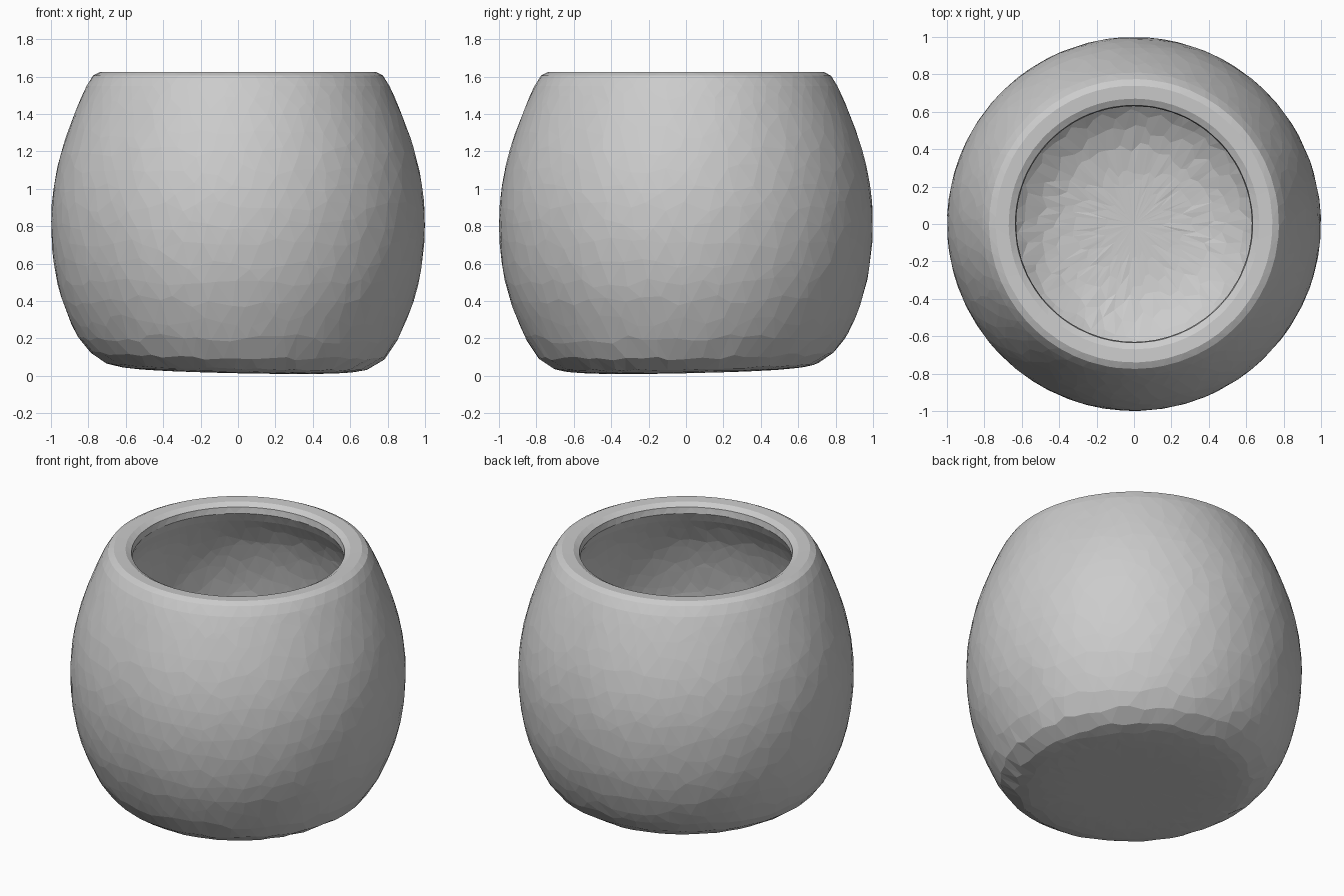
import bpy
import bmesh
import math
import random
from mathutils import Vector

random.seed(4)
if "Cube" in bpy.data.objects:
    bpy.data.objects.remove(bpy.data.objects["Cube"], do_unlink=True)

SEGMENTS = 60

# Radius and height, from the inner floor up over the rim and down to the base
INNER = [(0.0, 0.17), (0.3, 0.18), (0.5, 0.23), (0.68, 0.36), (0.8, 0.56),
         (0.85, 0.82), (0.82, 1.1), (0.75, 1.34), (0.66, 1.5), (0.63, 1.56)]
RIM = [(0.635, 1.6), (0.67, 1.62), (0.74, 1.623), (0.775, 1.605)]
OUTER = [(0.81, 1.55), (0.875, 1.4), (0.945, 1.2), (0.987, 1.0), (1.0, 0.81),
         (0.985, 0.6), (0.94, 0.4), (0.855, 0.2), (0.79, 0.11), (0.7, 0.05),
         (0.55, 0.027), (0.3, 0.021), (0.0, 0.02)]
PROFILE = [Vector(p) for p in INNER + RIM + OUTER]
LAST = len(PROFILE) - 1


def profile_at(t):
    """Smooth curve through the profile points."""
    t = min(max(t, 0.0), LAST)
    i = min(int(t), LAST - 1)
    f = t - i
    a, b, c, d = (PROFILE[min(max(i + k, 0), LAST)] for k in (-1, 0, 1, 2))
    return 0.5 * (2 * b + (c - a) * f + (2 * a - 5 * b + 4 * c - d) * f ** 2
                  + (3 * b - a - 3 * c + d) * f ** 3)


def surface_point(t, angle):
    r, z = profile_at(t)
    x, y = r * math.cos(angle), r * math.sin(angle)
    # The base is worn at a slight slant
    if t > len(INNER + RIM):
        z += 0.021 * (y - x) * min(1.0, max(0.0, (0.25 - z) / 0.15))
    return (x, y, z)


def ring_positions():
    """Profile positions of the rings, about evenly spaced along the wall."""
    positions = []
    for i in range(LAST):
        steps = max(1, round((PROFILE[i + 1] - PROFILE[i]).length / 0.1))
        positions += [i + k / steps for k in range(steps)]
    return positions[1:]


# Hollow pot with an uneven, hand-shaped triangle surface
bm = bmesh.new()
rings = []
for row, t in enumerate(ring_positions()):
    on_rim = len(INNER) - 2 <= t <= len(INNER + RIM)
    wobble = 0.0 if on_rim else 0.16
    ring = []
    for k in range(SEGMENTS):
        step = k + 0.5 * (row % 2) + random.uniform(-0.25, 0.25)
        angle = step * math.tau / SEGMENTS
        ring.append(bm.verts.new(surface_point(t + random.uniform(-wobble, wobble), angle)))
    rings.append(ring)

for row, (low, high) in enumerate(zip(rings, rings[1:])):
    for k in range(SEGMENTS):
        n = (k + 1) % SEGMENTS
        if row % 2 == 0:
            bm.faces.new((low[k], low[n], high[k]))
            bm.faces.new((low[n], high[n], high[k]))
        else:
            bm.faces.new((low[k], low[n], high[n]))
            bm.faces.new((low[k], high[n], high[k]))

# Inner floor and underside
for ring, t in ((rings[0], 0), (rings[-1], LAST)):
    centre = bm.verts.new(surface_point(t, 0))
    for k in range(SEGMENTS):
        bm.faces.new((ring[k], ring[(k + 1) % SEGMENTS], centre))
bmesh.ops.recalc_face_normals(bm, faces=bm.faces)

mesh = bpy.data.meshes.new("round_pot")
bm.to_mesh(mesh)
bm.free()
pot = bpy.data.objects.new("round_pot", mesh)
bpy.context.collection.objects.link(pot)

# Plain grey clay
colour = (0.6, 0.6, 0.6, 1.0)
clay = bpy.data.materials.new("grey_clay")
clay.use_nodes = True
clay.diffuse_color = colour
clay.node_tree.nodes["Principled BSDF"].inputs["Base Color"].default_value = colour
mesh.materials.append(clay)
